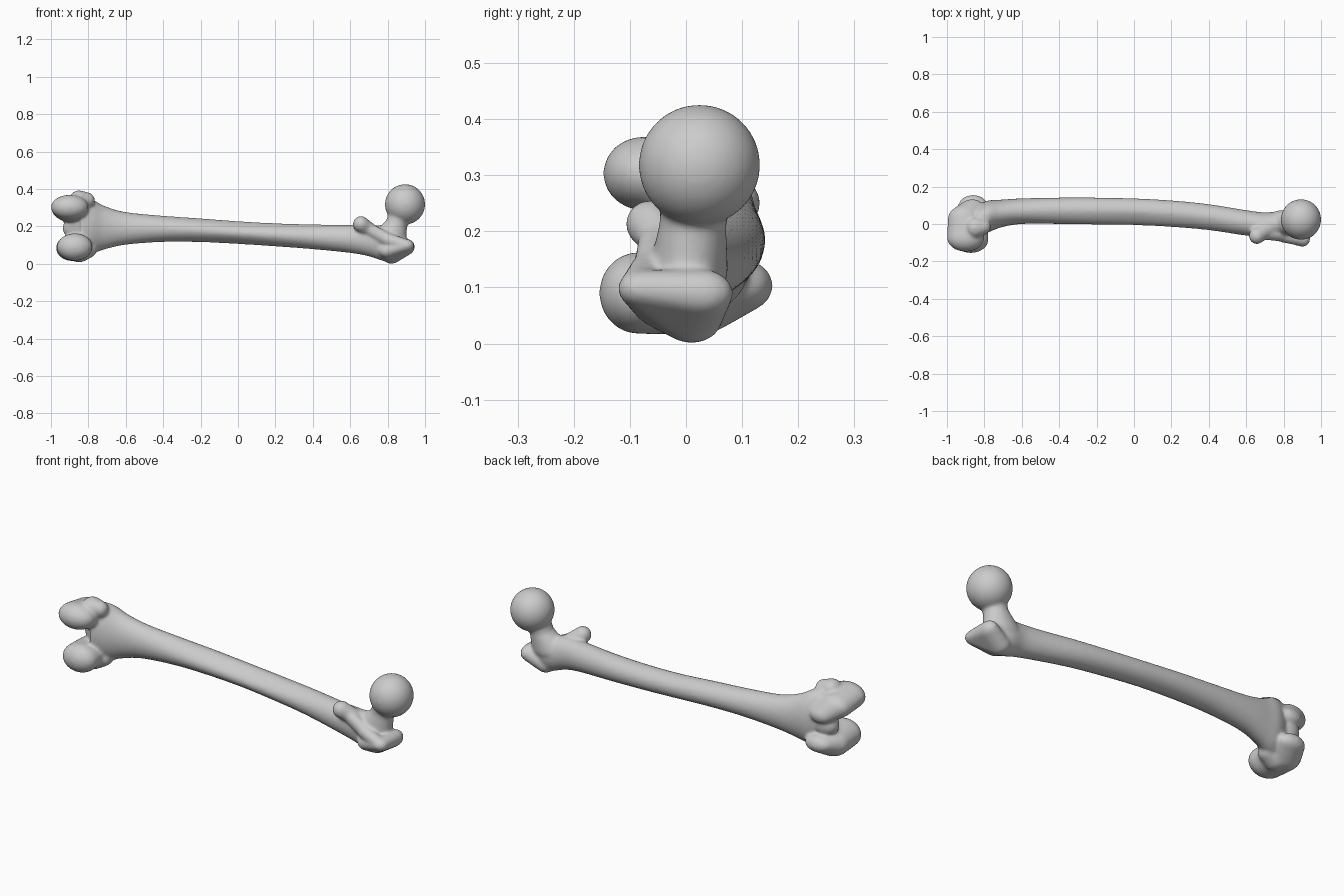
import bpy, bmesh
from math import sin, cos, pi
from mathutils import Vector

bone = bmesh.new()


def add_hull(*blobs):
    """Convex hull around ellipsoids given as x, y, z, rx, ry, rz."""
    part = bmesh.new()
    for x, y, z, rx, ry, rz in blobs:
        for i in range(1, 16):
            t = pi * i / 16
            for j in range(28):
                a = 2 * pi * j / 28
                part.verts.new((x + rx * sin(t) * cos(a), y + ry * sin(t) * sin(a), z + rz * cos(t)))
        part.verts.new((x, y, z + rz))
        part.verts.new((x, y, z - rz))
    bmesh.ops.convex_hull(part, input=part.verts[:])
    bmesh.ops.delete(part, geom=[v for v in part.verts if not v.link_faces], context='VERTS')
    mesh = bpy.data.meshes.new("part")
    part.to_mesh(mesh)
    part.free()
    bone.from_mesh(mesh)
    bpy.data.meshes.remove(mesh)


def spline(a, b, c, d, t):
    return 0.5 * (2 * b + (c - a) * t + (2 * a - 5 * b + 4 * c - d) * t ** 2 + (3 * b - a - 3 * c + d) * t ** 3)


def add_shaft(rows, steps=8, sides=40):
    """Loft along x through rows of x, y min, y max, z min, z max."""
    rows = [rows[0]] + rows + [rows[-1]]
    sections = []
    for i in range(1, len(rows) - 2):
        for s in range(steps):
            sections.append([spline(*p, s / steps) for p in zip(*rows[i - 1:i + 3])])
    sections.append(rows[-1])
    rings = []
    for x, y0, y1, z0, z1 in sections:
        ridge = 0.3 * max(0, 1 - abs(x) / 0.65)
        ring = []
        for k in range(sides):
            a = 2 * pi * k / sides
            y = (y0 + y1) / 2 + (y1 - y0) / 2 * cos(a)
            z = (z0 + z1) / 2 + (z1 - z0) / 2 * sin(a) * (1 - ridge * max(0, -cos(a)))
            ring.append(bone.verts.new((x, y, z)))
        rings.append(ring)
    for r, q in zip(rings, rings[1:]):
        for k in range(sides):
            n = (k + 1) % sides
            bone.faces.new((r[k], r[n], q[n], q[k]))
    bone.faces.new(rings[0][::-1])
    bone.faces.new(rings[-1])


# bowed shaft with a ridge along the rear
add_shaft([
    (-0.84, -0.06, 0.10, 0.05, 0.36),
    (-0.78, -0.045, 0.125, 0.055, 0.345),
    (-0.71, -0.018, 0.130, 0.078, 0.308),
    (-0.60, 0.0, 0.137, 0.102, 0.277),
    (-0.40, 0.0, 0.141, 0.117, 0.257),
    (-0.20, -0.003, 0.141, 0.116, 0.243),
    (0.0, -0.006, 0.137, 0.106, 0.228),
    (0.20, -0.016, 0.126, 0.093, 0.217),
    (0.40, -0.033, 0.106, 0.078, 0.211),
    (0.60, -0.062, 0.074, 0.058, 0.208),
    (0.70, -0.070, 0.062, 0.040, 0.208),
    (0.78, -0.068, 0.068, 0.014, 0.200),
    (0.83, -0.05, 0.06, 0.012, 0.17)])

# ball head and neck
add_hull((0.893, 0.024, 0.318, 0.108, 0.109, 0.108))
add_hull((0.872, 0.02, 0.29, 0.058, 0.064, 0.04), (0.845, 0.012, 0.21, 0.06, 0.06, 0.04))
add_hull((0.845, 0.012, 0.21, 0.06, 0.06, 0.04), (0.80, 0.005, 0.13, 0.10, 0.07, 0.06))

# greater trochanter and the crest running to the lesser one
add_hull((0.82, 0.01, 0.045, 0.05, 0.055, 0.045), (0.90, -0.082, 0.098, 0.042, 0.04, 0.034),
         (0.905, 0.03, 0.09, 0.04, 0.055, 0.042), (0.80, -0.05, 0.07, 0.05, 0.045, 0.04))
add_hull((0.89, -0.085, 0.105, 0.035, 0.032, 0.03), (0.80, -0.065, 0.13, 0.035, 0.035, 0.035))
add_hull((0.80, -0.065, 0.13, 0.035, 0.03, 0.035), (0.70, -0.05, 0.185, 0.035, 0.035, 0.035))
add_hull((0.657, -0.064, 0.213, 0.043, 0.044, 0.043), (0.71, -0.025, 0.17, 0.05, 0.04, 0.04))

# upper (inner) condyle
add_hull((-0.90, -0.075, 0.303, 0.10, 0.073, 0.066), (-0.905, 0.03, 0.29, 0.09, 0.07, 0.062),
         (-0.865, 0.085, 0.25, 0.065, 0.048, 0.045))
# lower (outer) condyle
add_hull((-0.873, -0.085, 0.09, 0.095, 0.07, 0.073), (-0.885, 0.02, 0.085, 0.088, 0.08, 0.07),
         (-0.86, 0.105, 0.103, 0.075, 0.05, 0.045))
# groove floor between the condyles
add_hull((-0.87, 0.055, 0.19, 0.068, 0.055, 0.06), (-0.82, 0.01, 0.2, 0.05, 0.06, 0.12))
# side bumps above the condyles
add_hull((-0.85, -0.02, 0.345, 0.05, 0.055, 0.048), (-0.80, -0.015, 0.34, 0.035, 0.04, 0.04))
add_hull((-0.85, 0.0, 0.055, 0.055, 0.055, 0.048), (-0.79, 0.01, 0.075, 0.035, 0.045, 0.04))

# fuse all parts into one smooth bone
bmesh.ops.recalc_face_normals(bone, faces=bone.faces[:])
mesh = bpy.data.meshes.new("thigh_bone")
bone.to_mesh(mesh)
bone.free()
obj = bpy.data.objects.new("thigh_bone", mesh)
bpy.context.collection.objects.link(obj)
remesh = obj.modifiers.new("fuse", 'REMESH')
remesh.mode = 'VOXEL'
remesh.voxel_size = 0.007
remesh.use_smooth_shade = True
smooth = obj.modifiers.new("soften", 'SMOOTH')
smooth.factor = 0.5
smooth.iterations = 14
